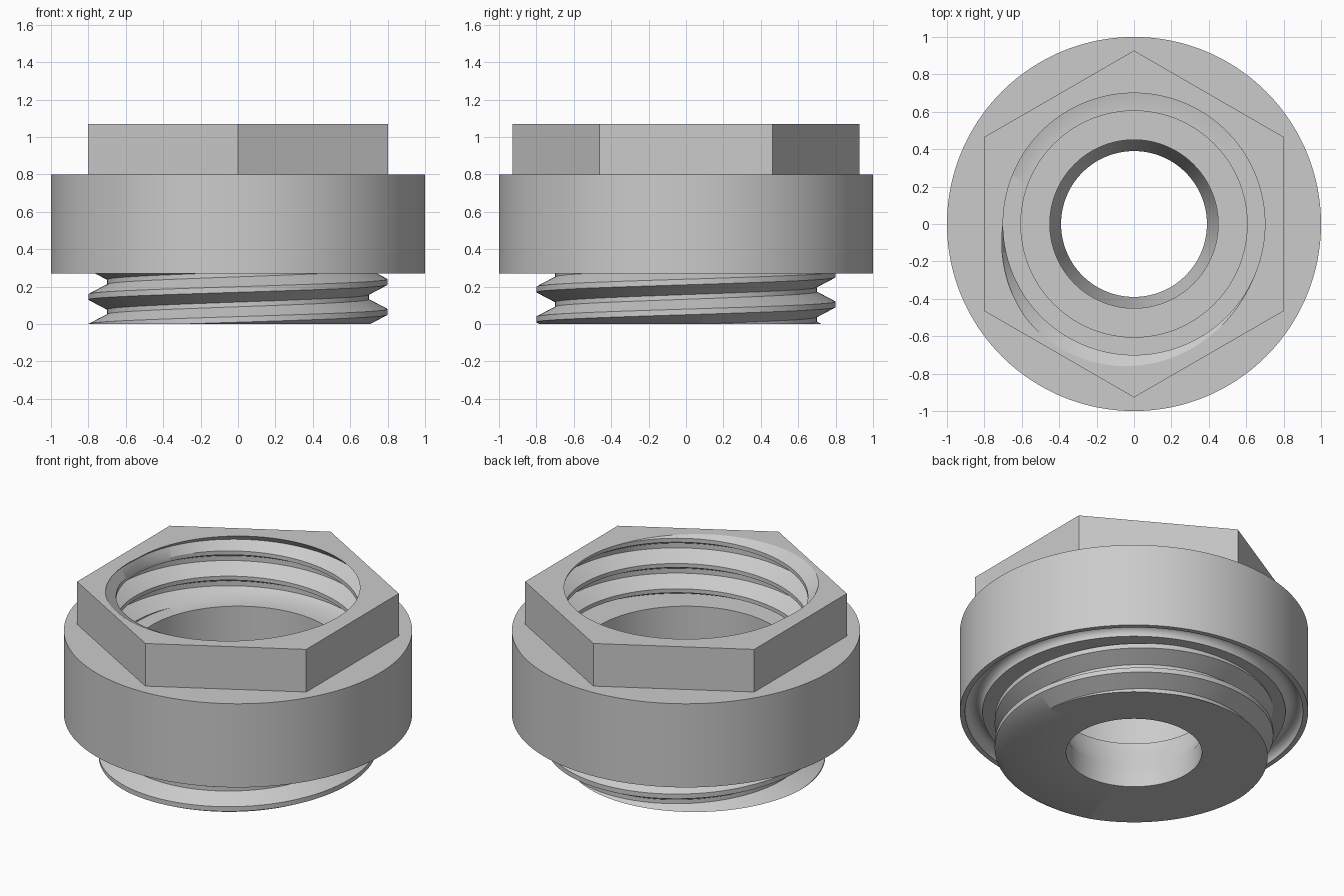
import bpy
import math

cube = bpy.data.objects.get("Cube")
if cube:
    bpy.data.objects.remove(cube, do_unlink=True)

SEGMENTS = 192
PITCH = 0.16
ROOT, DEPTH = 0.70, 0.10
CREST, BASE = 0.015, 0.0675      # half widths of a thread at its tip and foot
SKIRT, SHOULDER, TOP, SHELF = 0.27, 0.80, 1.07, 0.67

steel = bpy.data.materials.new("grey_metal")
steel.use_nodes = True
grey = (0.6, 0.6, 0.6, 1)
steel.diffuse_color = grey
steel.node_tree.nodes["Principled BSDF"].inputs["Base Color"].default_value = grey


def sweep(name, section):
    """Turn a section, given as (radius, height) points per angle, around z."""
    verts, faces, index = [], [], {}

    def vert(a, r, z):
        co = (r * math.cos(a), r * math.sin(a), z)
        key = tuple(round(c, 5) for c in co)
        if key not in index:
            index[key] = len(verts)
            verts.append(co)
        return index[key]

    columns = []
    for i in range(SEGMENTS + 1):
        a = math.tau * i / SEGMENTS
        columns.append([vert(a, r, z) for r, z in section(a)])
    for left, right in zip(columns, columns[1:]):
        for k in range(len(left) - 1):
            ring = (left[k], right[k], right[k + 1], left[k + 1])
            face = list(dict.fromkeys(ring))
            if len(face) > 2:
                faces.append(face)

    mesh = bpy.data.meshes.new(name)
    mesh.from_pydata(verts, [], faces)
    mesh.validate()
    mesh.materials.append(steel)
    obj = bpy.data.objects.new(name, mesh)
    bpy.context.collection.objects.link(obj)
    bpy.ops.object.select_all(action="DESELECT")
    obj.select_set(True)
    bpy.context.view_layer.objects.active = obj
    bpy.ops.object.shade_smooth_by_angle(angle=math.radians(30))
    return obj


def thread(a, start, low, high, fade=None):
    """Rising points across a helical thread, clipped between two heights."""
    centre = start + PITCH * a / math.tau

    def radius(z):
        d = abs((z - centre + PITCH / 2) % PITCH - PITCH / 2)
        height = min(1, max(0, (BASE - d) / (BASE - CREST)))
        return ROOT + DEPTH * height * (fade(a, z) if fade else 1)

    points = []
    for turn in range(-9, 10):
        for offset in (-BASE, -CREST, CREST, BASE):
            z = min(high, max(low, centre + turn * PITCH + offset))
            points.append((radius(z), z))
    return points


def run_out(a, z):
    """Let the socket thread die away at the mouth, except at the front."""
    t = min(1, max(0, (z - 0.98) / (TOP - 0.98)))
    return 1 - t + t * max(0, -math.sin(a))


def socket_thread(a):
    return thread(a, 0.987, SHELF, TOP, run_out)[::-1]


def hex_radius(a):
    side = math.tau / 6
    return 0.803 / math.cos((a + side / 2) % side - side / 2)


# Threaded plug with its flat end
def plug(a):
    return [(0.39, 0)] + thread(a, 0.065, 0, SKIRT)


# Round collar with a half-round seal groove underneath
def collar(a):
    arc = [math.pi * i / 12 for i in range(13)]
    groove = [(0.92 - 0.05 * math.cos(t), SKIRT + 0.05 * math.sin(t)) for t in arc]
    return ([(0.69, SKIRT)] + groove
            + [(1, SKIRT), (1, SHOULDER), (hex_radius(a), SHOULDER)])


# Hexagonal head with the socket mouth
def head(a):
    r = hex_radius(a)
    return [(r, SHOULDER), (r, TOP), socket_thread(a)[0]]


# Threaded socket, stepped chamber and through bore
def socket(a):
    return socket_thread(a) + [(0.605, SHELF), (0.605, 0.32), (0.45, 0.32),
                               (0.45, 0.26), (0.39, 0.13), (0.39, 0)]


sweep("threaded_plug", plug)
sweep("round_collar", collar)
sweep("hex_head", head)
sweep("threaded_socket", socket)
